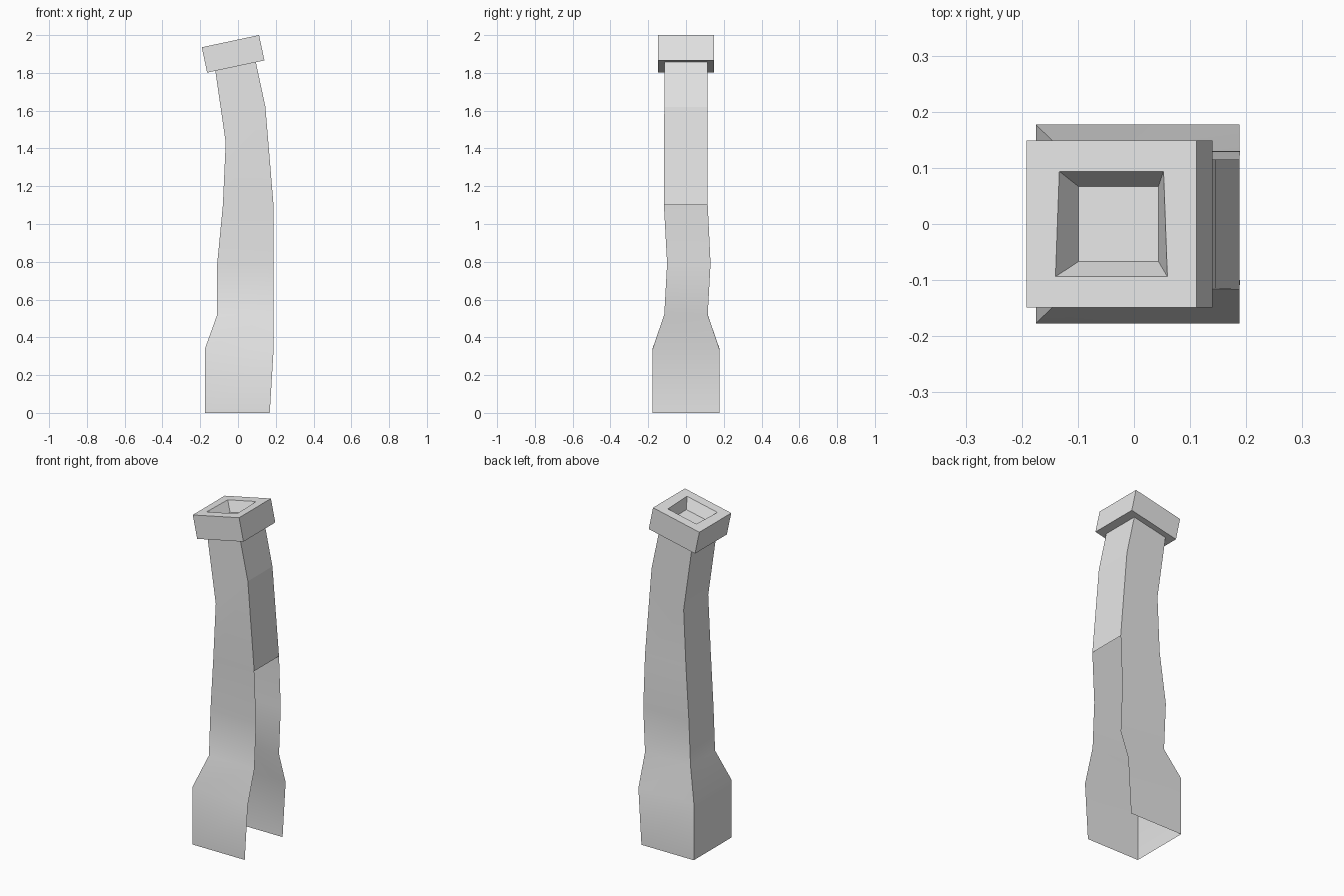
import bpy, bmesh, math
from mathutils import Matrix

cube = bpy.data.objects.get("Cube")
if cube:
    bpy.data.objects.remove(cube, do_unlink=True)

grey = bpy.data.materials.new("light_grey")
grey.use_nodes = True
grey.diffuse_color = (0.8, 0.8, 0.8, 1)
grey.node_tree.nodes["Principled BSDF"].inputs["Base Color"].default_value = grey.diffuse_color


def finish(name, bm):
    mesh = bpy.data.meshes.new(name)
    bm.to_mesh(mesh)
    bm.free()
    mesh.materials.append(grey)
    obj = bpy.data.objects.new(name, mesh)
    bpy.context.collection.objects.link(obj)
    return obj


def bridge(bm, lower, upper, sides=(0, 1, 2, 3)):
    """Join two four-cornered rings (front, left, back, right sides)."""
    for i in sides:
        j = (i + 1) % 4
        bm.faces.new((lower[i], lower[j], upper[j], upper[i]))


# Bent shaft: (right x, right z, left x, left z, front y, back y) per section
sections = [
    (-0.175, 0.00, 0.168, 0.00, -0.177, 0.177),
    (-0.175, 0.34, 0.188, 0.33, -0.177, 0.177),
    (-0.11, 0.52, 0.188, 0.52, -0.115, 0.115),
    (-0.11, 0.79, 0.189, 0.79, -0.10, 0.13),
    (-0.08, 1.10, 0.188, 1.10, -0.117, 0.115),
    (-0.065, 1.43, 0.145, 1.62, -0.115, 0.115),
    (-0.12, 1.812, 0.094, 1.858, -0.115, 0.115),
]
bm = bmesh.new()
rings = [[bm.verts.new(p) for p in ((xr, yf, zr), (xl, yf, zl), (xl, yb, zl), (xr, yb, zr))]
         for xr, zr, xl, zl, yf, yb in sections]
for k, (lower, upper) in enumerate(zip(rings, rings[1:])):
    # The left side is open on the lower sections
    bridge(bm, lower, upper, (0, 2, 3) if k < 4 else (0, 1, 2, 3))
shaft = finish("bent_shaft", bm)
bpy.ops.object.select_all(action='DESELECT')
shaft.select_set(True)
bpy.context.view_layer.objects.active = shaft
bpy.ops.object.shade_smooth_by_angle(angle=math.radians(40))
for face in shaft.data.polygons:
    if face.normal.x > 0.7:
        face.use_smooth = False

# Tilted cap with a tapered recess: (front half width, back half width, half depth, z)
bm = bmesh.new()
levels = [
    (0.155, 0.155, 0.149, -0.0685),
    (0.155, 0.155, 0.149, 0.0685),
    (0.102, 0.095, 0.094, 0.0685),
    (0.073, 0.073, 0.067, 0.0085),
]
rings = [[bm.verts.new(p) for p in ((-wf, -d, z), (wf, -d, z), (wb, d, z), (-wb, d, z))]
         for wf, wb, d, z in levels]
for lower, upper in zip(rings, rings[1:]):
    bridge(bm, lower, upper)
bm.faces.new(rings[-1])
bm.faces.new(rings[0][::-1])
bm.transform(Matrix.Translation((-0.026, 0, 1.9008)) @ Matrix.Rotation(math.radians(-12), 4, 'Y'))
finish("tilted_cap", bm)
